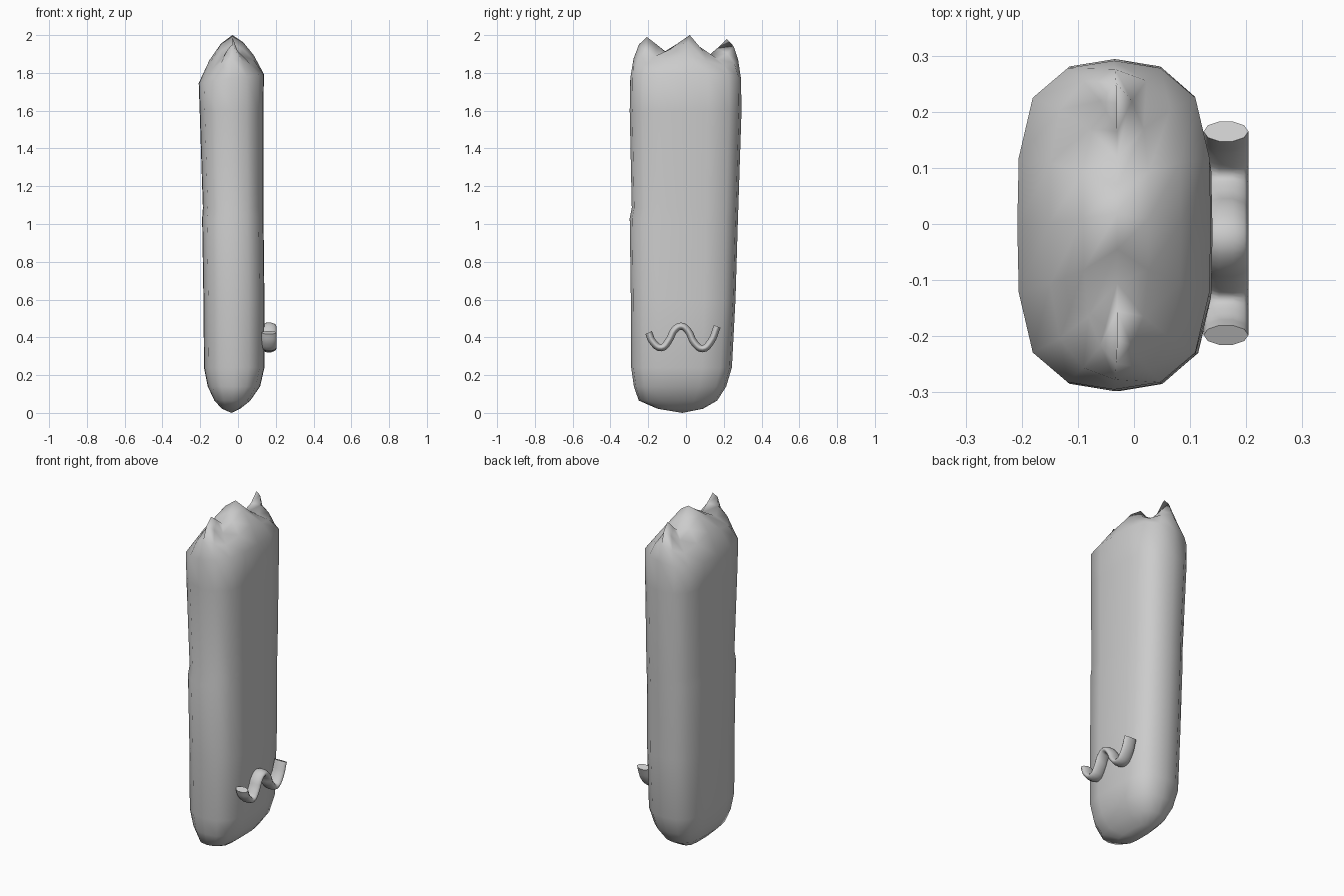
import bpy, bmesh

if "Cube" in bpy.data.objects:
    bpy.data.objects.remove(bpy.data.objects["Cube"])

# Half outline of the rounded cross-section: (y factor, x half-width factor)
HALF = [(1, 0), (.955, .48), (.775, .84), (.41, .985), (0, 1),
        (-.41, .985), (-.775, .84), (-.955, .48), (-1, 0)]
OUTLINE = [(i, 1) for i in range(9)] + [(i, -1) for i in range(7, 0, -1)]

# Three-peaked ridge on top: (y, z)
RIDGE = [(.215, 1.98), (.165, 1.93), (.118, 1.89), (.07, 1.94), (.02, 2.0),
         (-.045, 1.955), (-.105, 1.91), (-.155, 1.95), (-.207, 1.99)]

# Body sections: z, xmin, xmax, ymin, ymax
SECTIONS = [
    (0.0, -.035, -.035, -.02, -.02),
    (.022, -.085, .012, -.15, .09),
    (.065, -.125, .065, -.25, .165),
    (.14, -.16, .117, -.276, .213),
    (.24, -.18, .14, -.29, .243),
    (.6, -.183, .14, -.292, .262),
    (1.03, -.19, .135, -.298, .275),
    (1.085, -.186, .135, -.287, .277),
    (1.6, -.203, .135, -.298, .294),
    (1.77, -.208, .137, -.295, .291),
]


def section_point(sec, i, side):
    z, x0, x1, y0, y1 = sec
    fy, fx = HALF[i]
    return [(x0 + x1) / 2 + side * fx * (x1 - x0) / 2,
            (y0 + y1) / 2 + fy * (y1 - y0) / 2, z]


def lerp(a, b, t):
    return a + (b - a) * t


# Lofted body
rings = [[section_point(s, i, sd) for i, sd in OUTLINE] for s in SECTIONS]
for p in rings[-1]:
    p[2] += .14 * (p[0] + .035)          # shoulder tilts up to the right
shoulder = rings[-1]

# Jagged top: the shoulder closes onto the ridge (x, y, z blend)
for bx, by, bz in [(.32, .2, .48), (.66, .52, .82), (1, 1, 1)]:
    rings.append([[lerp(p[0], -.03, bx), lerp(p[1], RIDGE[i][0], by),
                   lerp(p[2], RIDGE[i][1], bz)]
                  for p, (i, sd) in zip(shoulder, OUTLINE)])

bm = bmesh.new()
loops = [[bm.verts.new(p) for p in ring] for ring in rings]
n = len(OUTLINE)
for a, b in zip(loops, loops[1:]):
    for k in range(n):
        bm.faces.new((a[k], a[(k + 1) % n], b[(k + 1) % n], b[k]))
bmesh.ops.remove_doubles(bm, verts=bm.verts, dist=.0005)
bmesh.ops.recalc_face_normals(bm, faces=bm.faces)
for f in bm.faces:
    f.smooth = True
mesh = bpy.data.meshes.new("body")
bm.to_mesh(mesh)
bm.free()
bpy.context.collection.objects.link(bpy.data.objects.new("body", mesh))

# Wavy mouth: flattened tube on the right side
path = [(-.198, .425), (-.175, .375), (-.13, .345), (-.09, .385), (-.06, .44),
        (-.025, .459), (.01, .435), (.045, .37), (.088, .34),
        (.13, .375), (.165, .458)]
curve = bpy.data.curves.new("mouth", 'CURVE')
curve.dimensions = '3D'
curve.bevel_depth = .02
curve.bevel_resolution = 3
curve.resolution_u = 4
curve.use_fill_caps = True
spline = curve.splines.new('BEZIER')
spline.bezier_points.add(len(path) - 1)
for bp, (y, z) in zip(spline.bezier_points, path):
    bp.co = (0, y, z)
    bp.handle_left_type = bp.handle_right_type = 'AUTO'
mouth = bpy.data.objects.new("mouth", curve)
mouth.location.x = .164
mouth.scale.x = 2.0
bpy.context.collection.objects.link(mouth)
